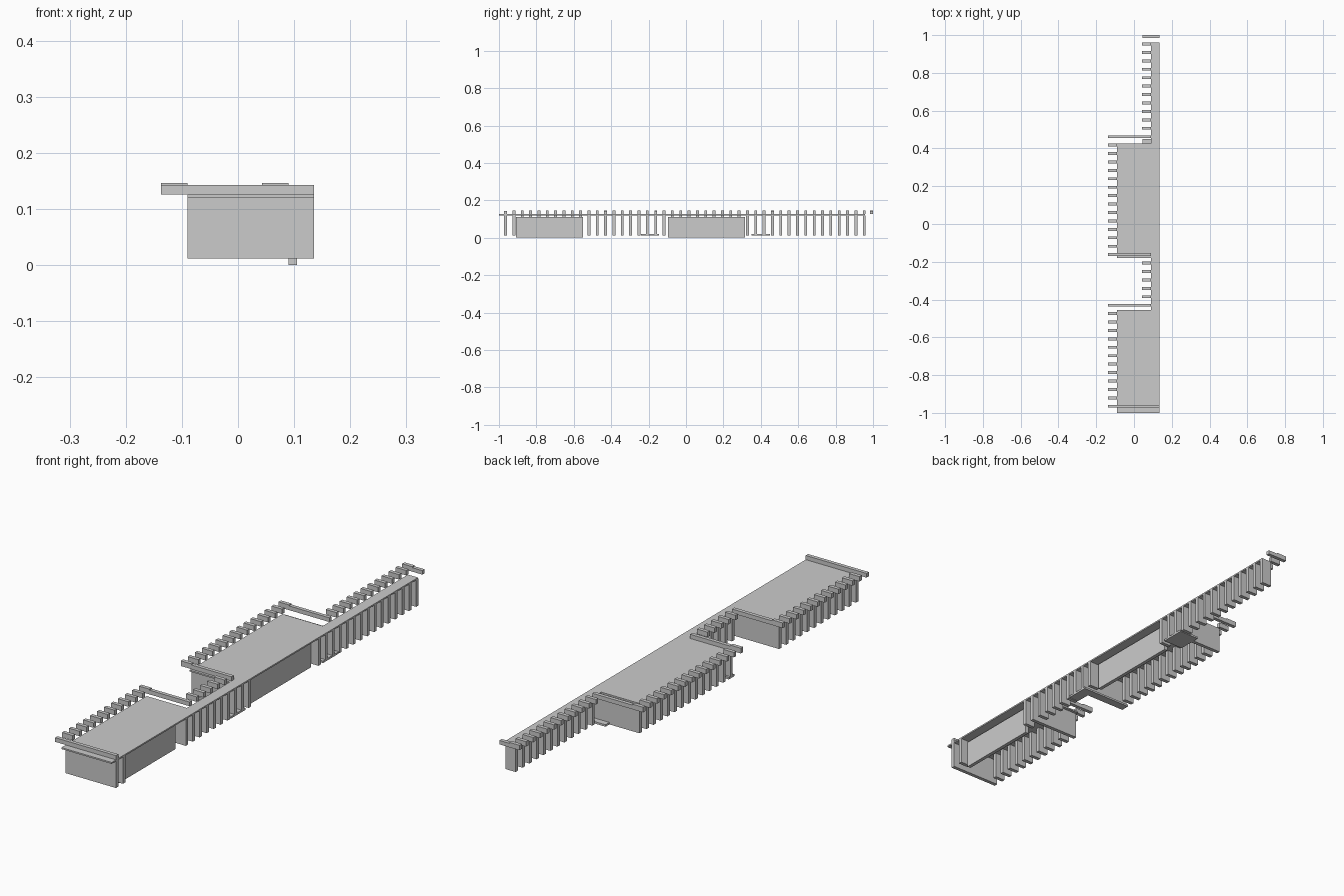
import bpy, bmesh

if "Cube" in bpy.data.objects:
    bpy.data.objects.remove(bpy.data.objects["Cube"])

PITCH, THICK = 0.0446, 0.015
L, G, R = -0.09, 0.09, 0.135      # wide edge, narrow edge, right edge
row = [-0.965 + PITCH * i for i in range(45)]


def boxes(name, spans):
    """One object from (x0, x1, y0, y1, z0, z1) spans."""
    bm = bmesh.new()
    for x0, x1, y0, y1, z0, z1 in spans:
        vs = bmesh.ops.create_cube(bm, size=1)["verts"]
        for v in vs:
            v.co.x = x0 if v.co.x < 0 else x1
            v.co.y = y0 if v.co.y < 0 else y1
            v.co.z = z0 if v.co.z < 0 else z1
    me = bpy.data.meshes.new(name)
    bm.to_mesh(me)
    bm.free()
    ob = bpy.data.objects.new(name, me)
    bpy.context.collection.objects.link(ob)


def cross(x0, x1, y, z0, z1):
    """Thin member running along x at position y."""
    return (x0, x1, y - THICK / 2, y + THICK / 2, z0, z1)


# stepped roof deck
profile = [(L, -1), (R, -1), (R, 0.957), (G, 0.957), (G, 0.413), (L, 0.413),
           (L, -0.18), (G, -0.18), (G, -0.455), (L, -0.455)]
bm = bmesh.new()
face = bm.faces.new([bm.verts.new((x, y, 0.12)) for x, y in profile])
ext = bmesh.ops.extrude_face_region(bm, geom=[face])["geom"]
bmesh.ops.translate(bm, vec=(0, 0, 0.006),
                    verts=[e for e in ext if isinstance(e, bmesh.types.BMVert)])
bmesh.ops.recalc_face_normals(bm, faces=bm.faces)
me = bpy.data.meshes.new("deck")
bm.to_mesh(me)
bm.free()
bpy.context.collection.objects.link(bpy.data.objects.new("deck", me))

# sort the repeated members by position
slats, beams, fins, walls = [], [], [], []
for y in row:
    wide = y < -0.44 or -0.12 < y < 0.43
    # long beams at each step of the deck, short slats elsewhere
    if y < -0.95:
        beams.append(cross(-0.137, R, y, 0.126, 0.143))
    elif min(abs(y + 0.418), abs(y + 0.145), abs(y - 0.454)) < PITCH / 2:
        beams.append(cross(-0.137, G, y, 0.126, 0.143))
        slats.append(cross(-0.137, L, y, 0.127, 0.147))
    elif y > 0.98:
        beams.append((0.045, R, 0.985, 1.0, 0.127, 0.143))
        slats.append((0.045, G, 0.985, 1.0, 0.127, 0.147))
    else:
        x = L if wide else G
        slats.append(cross(x - 0.047, x, y, 0.127, 0.147))
    # full end walls under the wide bays, short fins elsewhere
    if y > 0.98:
        continue
    if min(abs(y + 0.965), abs(y + 0.467), abs(y + 0.145), abs(y - 0.407)) < PITCH / 2:
        walls.append(cross(L, R, y, 0.012, 0.12))
        continue
    if wide:
        fins.append(cross(L, L + 0.045, y, 0.012, 0.12))
    if not (-0.9 < y < -0.54 or -0.09 < y < 0.32):
        fins.append(cross(G, R, y, 0.012, 0.12))

boxes("edge_slats", slats)
boxes("step_beams", beams)
boxes("fins", fins)
boxes("end_walls", walls)

# recessed wall panels on the right side
boxes("wall_panels", [(0.09, 0.105, y0, y1, 0, 0.112)
                      for y0, y1 in ((-0.91, -0.55), (-0.095, 0.315))])

# low ledges between the fins
boxes("ledges", [(G, R, -0.24, -0.145, 0.012, 0.02),
                 (L, G, -0.18, -0.145, 0.012, 0.02),
                 (0.045, R, 0.35, 0.45, 0.012, 0.02)])
